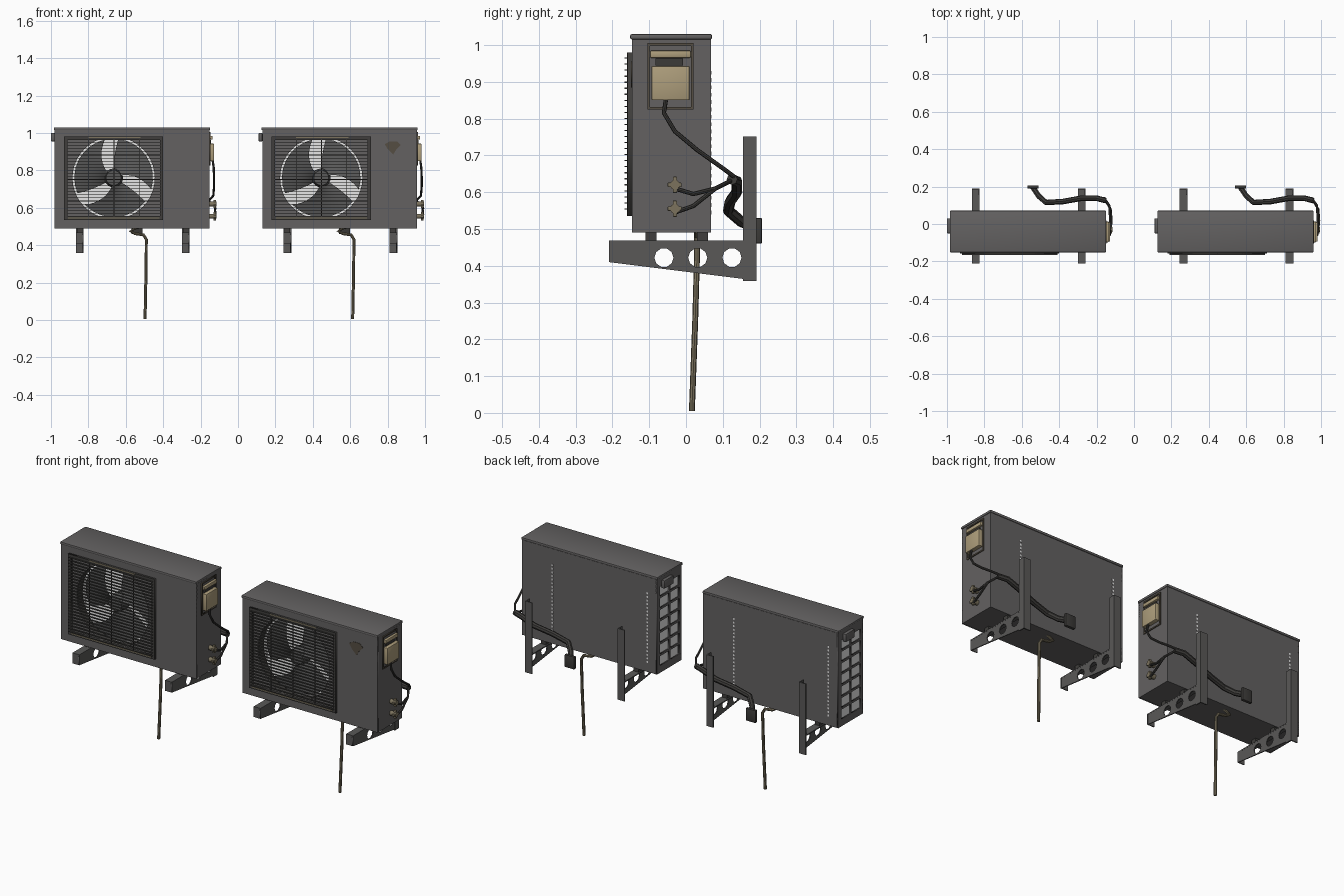
import bpy, bmesh
from math import sin, cos, pi, radians
from mathutils import Matrix, Vector

if "Cube" in bpy.data.objects:
    bpy.data.objects.remove(bpy.data.objects["Cube"])


def material(name, r, g, b, rough=0.7):
    m = bpy.data.materials.new(name)
    m.use_nodes = True
    m.diffuse_color = (r, g, b, 1)
    node = m.node_tree.nodes["Principled BSDF"]
    node.inputs["Base Color"].default_value = (r, g, b, 1)
    node.inputs["Roughness"].default_value = rough
    return m


CASE = material("casing grey", .125, .12, .12)
DARK = material("dark grille", .05, .048, .045)
FAN = material("fan grey", .1, .1, .1)
STEEL = material("bracket steel", .1, .098, .096)
BLACK = material("black pipe", .045, .043, .04)
TAN = material("tan cover", .42, .34, .2)
HOSE = material("hose beige", .2, .17, .11)
COIL = material("aluminium coil", .8, .8, .8)
RUST = material("rust brown", .09, .075, .055)

parts = []


def add(name, mesh, mat, smooth=False):
    ob = bpy.data.objects.new(name, mesh)
    mesh.materials.clear()
    mesh.materials.append(mat)
    bpy.context.collection.objects.link(ob)
    if smooth:
        bpy.ops.object.select_all(action='DESELECT')
        ob.select_set(True)
        bpy.context.view_layer.objects.active = ob
        bpy.ops.object.shade_smooth_by_angle(angle=radians(40))
    parts.append(ob)
    return ob


def from_bmesh(name, bm, mat, smooth=False):
    mesh = bpy.data.meshes.new(name)
    bm.to_mesh(mesh)
    bm.free()
    return add(name, mesh, mat, smooth)


def boxes(name, mat, spans, bevel=0):
    """Boxes given as ((x0, x1), (y0, y1), (z0, z1)), joined in one mesh."""
    bm = bmesh.new()
    for span in spans:
        mid = Vector([(a + b) / 2 for a, b in span])
        size = Vector([b - a for a, b in span])
        bmesh.ops.create_cube(bm, size=1, matrix=Matrix.Translation(mid) @ Matrix.Diagonal(size).to_4x4())
    if bevel:
        bmesh.ops.bevel(bm, geom=bm.edges[:], offset=bevel, segments=2, affect='EDGES', profile=.5)
    return from_bmesh(name, bm, mat, bool(bevel))


def curve_part(name, mat, loops, smooth=False, matrix=None, **settings):
    """A poly curve turned into a mesh: a filled plate or a tube."""
    cu = bpy.data.curves.new(name, 'CURVE')
    for key, value in settings.items():
        setattr(cu, key, value)
    for pts in loops:
        sp = cu.splines.new('POLY')
        sp.points.add(len(pts) - 1)
        for p, co in zip(sp.points, pts):
            p.co = (*co, 0, 1) if len(co) == 2 else (*co, 1)
        sp.use_cyclic_u = cu.dimensions == '2D'
    tmp = bpy.data.objects.new(name + "_curve", cu)
    bpy.context.collection.objects.link(tmp)
    graph = bpy.context.evaluated_depsgraph_get()
    mesh = bpy.data.meshes.new_from_object(tmp.evaluated_get(graph))
    bpy.data.objects.remove(tmp)
    if matrix:
        mesh.transform(matrix)
    return add(name, mesh, mat, smooth)


def plate(name, mat, loops, thick, front=None, side=None):
    """Flat plate with holes, drawn in (x, z) at y=front or (y, z) at x=side."""
    if front is not None:
        mx = Matrix(((1, 0, 0, 0), (0, 0, -1, front), (0, 1, 0, 0), (0, 0, 0, 1)))
    else:
        mx = Matrix(((0, 0, 1, side), (1, 0, 0, 0), (0, 1, 0, 0), (0, 0, 0, 1)))
    return curve_part(name, mat, loops, matrix=mx, dimensions='2D', fill_mode='BOTH', extrude=thick / 2)


def tube(name, mat, pts, radius):
    return curve_part(name, mat, [pts], True, dimensions='3D', fill_mode='FULL',
                      bevel_depth=radius, bevel_resolution=2, use_fill_caps=True)


def rect(a, b, c, d):
    return [(a, c), (b, c), (b, d), (a, d)]


def circle(u, v, r, n=40):
    return [(u + r * cos(2 * pi * i / n), v + r * sin(2 * pi * i / n)) for i in range(n)]


def cylinder(name, mat, centre, r1, r2, depth, axis, caps=True):
    bm = bmesh.new()
    turn = Matrix.Rotation(pi / 2, 4, 'X' if axis == 'Y' else 'Y')
    bmesh.ops.create_cone(bm, segments=40, radius1=r1, radius2=r2, depth=depth, cap_ends=caps,
                          matrix=Matrix.Translation(centre) @ turn)
    return from_bmesh(name, bm, mat, True)


X0, X1, Y0, Y1, Z0, Z1 = -.98, -.152, -.147, .068, .49, 1.015
FX, FZ = -.665, .76   # fan centre

# Casing
boxes("lid", CASE, [((-.985, -.149), (-.152, .071), (Z1, 1.03))], .005)
boxes("base_pan", CASE, [((X0, X1), (Y0, Y1), (Z0, .5))])
boxes("side_and_back_panels", CASE, [
    ((X1 - .006, X1), (Y0, Y1), (Z0, Z1)),
    ((X0, X1), (Y1 - .006, Y1), (Z0, Z1)),
    ((-.33, -.325), (Y0, Y1), (Z0, Z1))])
plate("front_panel", CASE, [rect(X0, X1, Z0, Z1), circle(FX, FZ, .22)], .006, front=Y0 + .003)

# Open left side with a lattice over the coil
cells = [rect(y, y + .078, z, z + .052) for y in (-.128, -.038) for z in [.53 + .064 * i for i in range(7)]]
plate("left_lattice", CASE, [rect(Y0, Y1, Z0, Z1)] + cells, .006, side=X0 + .003)
boxes("left_handle", CASE, [((-1, X0), (-.05, .03), (.955, 1))], .004)
boxes("coil", COIL, [((-.968, -.34), (.045, .05), (.505, 1.01)),
                     ((-.968, -.963), (-.135, .05), (.505, 1.01))])
boxes("coil_edge_slots", COIL,
      [((x, x + .009), (Y1, Y1 + .001), (z, z + .01))
       for x in (-.925, -.345) for z in [.54 + .02 * i for i in range(20)]])

# Fan in its shroud
cylinder("fan_shroud", DARK, (FX, -.12, FZ), .22, .22, .05, 'Y', False)
cylinder("fan_hub", FAN, (FX, -.1, FZ), .05, .04, .05, 'Y')
cylinder("fan_motor", DARK, (FX, -.03, FZ), .045, .045, .09, 'Y')
bm = bmesh.new()
for k in range(3):
    new = bmesh.ops.create_grid(bm, x_segments=8, y_segments=8, size=1)["verts"]
    for v in new:
        t, s = (v.co.x + 1) / 2, v.co.y
        r = .04 + .17 * t
        a = radians(55 + 120 * k + s * (36 + 14 * t) - 22 * t)
        v.co = (FX + r * cos(a), -.095 + .025 * s, FZ + r * sin(a))
from_bmesh("fan_blades", bm, FAN, True)

# Grille
GX0, GX1, GZ0, GZ1 = -.93, -.4, .535, .98
plate("grille_frame", DARK, [rect(GX0, GX1, GZ0, GZ1), rect(GX0 + .018, GX1 - .018, GZ0 + .018, GZ1 - .018)],
      .012, front=-.153)
boxes("grille_slats", DARK, [((GX0 + .01, GX1 - .01), (-.167, -.157), (z, z + .003))
                             for z in [.553 + .0164 * i for i in range(26)]])
boxes("grille_ribs", DARK, [((x, x + .004), (-.16, -.157), (GZ0, GZ1)) for x in (-.8, FX, -.53)])
boxes("grille_trim", HOSE, [((-.8, -.52), (-.161, -.158), (.973, .979)),
                            ((-.91, -.42), (-.161, -.158), (.542, .547))])

# Wiring cover on the right side
plate("cover_frame", RUST, [rect(-.105, .02, .825, 1.005), rect(-.098, .013, .832, .998)], .006, side=X1 + .002)
boxes("wiring_cover", TAN, [((X1, -.128), (-.094, .01), (.85, .943)),
                            ((X1, -.136), (-.098, .013), (.965, .985))], .004)
boxes("cover_slot", BLACK, [((X1, -.145), (-.083, -.008), (.945, .963))])
tube("power_cable", BLACK, [(-.135, -.055, .85), (-.13, -.06, .815), (-.128, -.03, .765), (-.128, .03, .715),
                            (-.132, .1, .665), (-.16, .14, .635)], .006)

# Valves, refrigerant pipes and wrapped bundle
for z in (.62, .555):
    cylinder("valve_body", HOSE, (-.135, -.03, z), .013, .013, .04, 'Z')
    boxes("valve_arms", HOSE, [((-.132, -.118), (-.05, -.012), (z - .006, z + .006)),
                               ((-.132, -.118), (-.036, -.024), (z - .022, z + .022))], .002)
    tube("refrigerant_pipe", BLACK, [(-.125, -.03, z - .01), (-.12, .02, z * .5 + .285), (-.125, .08, .61),
                                     (-.15, .12, .63), (-.2, .138, .63)], .006)
tube("pipe_bundle", BLACK, [(-.15, .125, .635), (-.2, .138, .63), (-.28, .138, .6), (-.38, .12, .575),
                            (-.47, .115, .55), (-.51, .15, .52), (-.54, .195, .5)], .015)
boxes("wall_sleeve", BLACK, [((-.57, -.51), (.19, .207), (.46, .53))], .004)

# Drain hose
tube("drain_hose", HOSE, [(-.54, .03, .495), (-.575, .03, .475), (-.55, .03, .462), (-.505, .03, .455),
                          (-.49, .03, .43), (-.492, .025, .25), (-.497, .016, .005)], .008)

# Wall brackets and feet
for x in (-.867, -.3):
    w = x + .042
    arm = [(-.21, .462), (.19, .462), (.19, .36), (-.21, .41)]
    plate("bracket_arm", STEEL, [arm] + [circle(y, .422, .026, 10) for y in (-.06, .032, .125)], .005, side=w - .003)
    boxes("bracket_flanges", STEEL, [((x, w), (-.21, .19), (.462, .468)), ((x, w), (.185, .191), (.358, .752)),
                                     ((w - .006, w), (.155, .19), (.358, .752)),
                                     ((x, w), (-.21, -.205), (.41, .468))])
    boxes("feet", DARK, [((x + .006, w - .006), (y, y + .03), (.468, Z0)) for y in (-.11, .03)])

# Second unit beside the first
SHIFT = 1.11
for ob in list(parts):
    twin = ob.copy()
    twin.name = "second_" + ob.name
    twin.location.x += SHIFT
    bpy.context.collection.objects.link(twin)

# Rust patch on the second front panel
plate("rust_patch", RUST, [[(.785, .94), (.81, .955), (.85, .955), (.87, .935), (.845, .91), (.83, .885), (.8, .915)]],
      .002, front=Y0 - .001)
